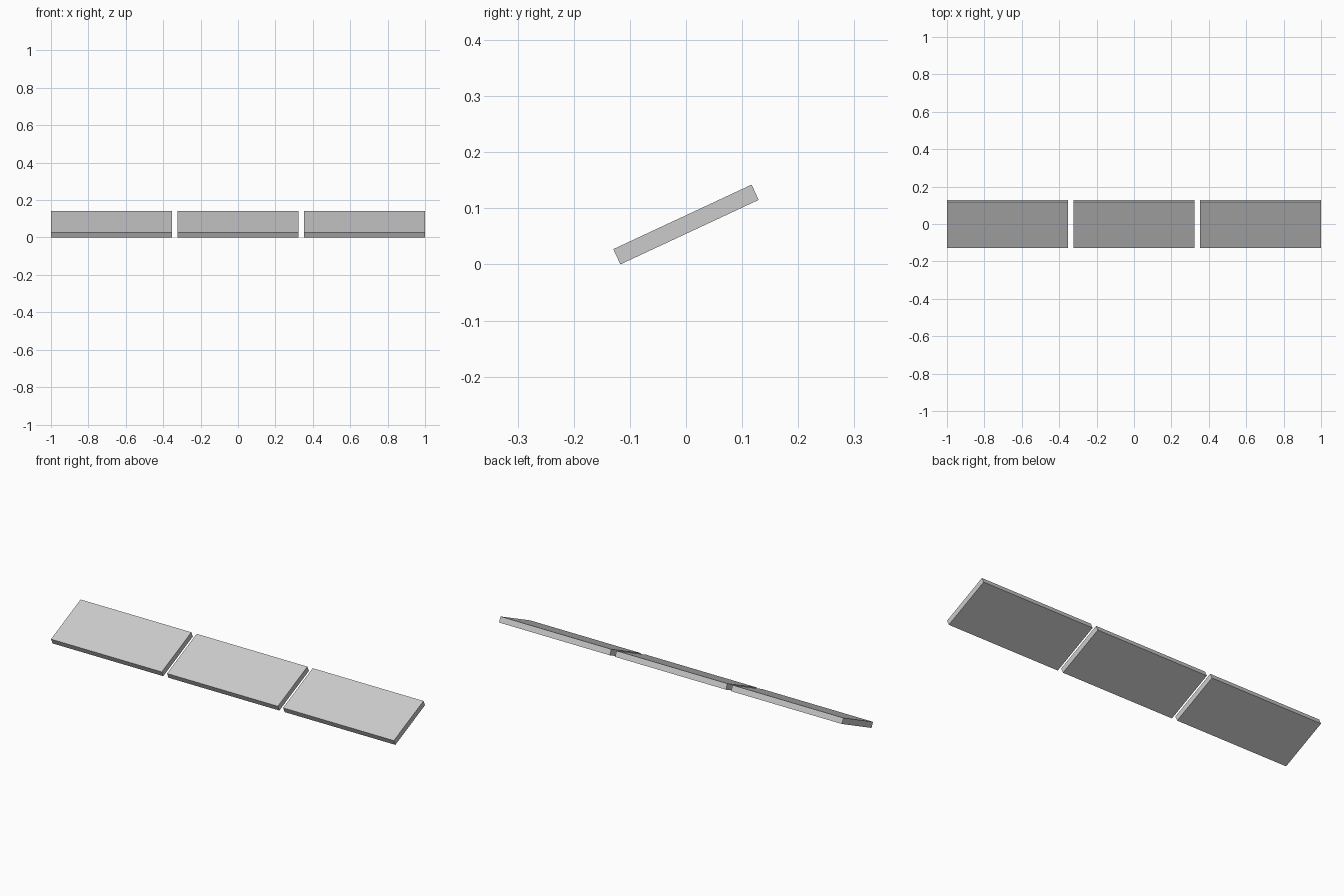
import bpy
from math import radians, sin, cos

cube = bpy.data.objects.get("Cube")
if cube:
    bpy.data.objects.remove(cube, do_unlink=True)

WIDTH, DEPTH, THICK = 0.646, 0.272, 0.03
PITCH = 1 - WIDTH / 2
TILT = radians(25)

grey = bpy.data.materials.new("light grey")
grey.use_nodes = True
grey.diffuse_color = (0.6, 0.6, 0.6, 1)
grey.node_tree.nodes["Principled BSDF"].inputs["Base Color"].default_value = (0.6, 0.6, 0.6, 1)

# Row of three tilted flat panels, lowest edge resting on the ground
height = DEPTH * sin(TILT) + THICK * cos(TILT)
for name, side in (("right", -1), ("middle", 0), ("left", 1)):
    bpy.ops.mesh.primitive_cube_add(size=1, location=(side * PITCH, 0, height / 2),
                                    rotation=(TILT, 0, 0))
    panel = bpy.context.object
    panel.name = name + "_panel"
    panel.scale = (WIDTH, DEPTH, THICK)
    bpy.ops.object.transform_apply(location=False, rotation=False, scale=True)
    panel.data.materials.append(grey)
